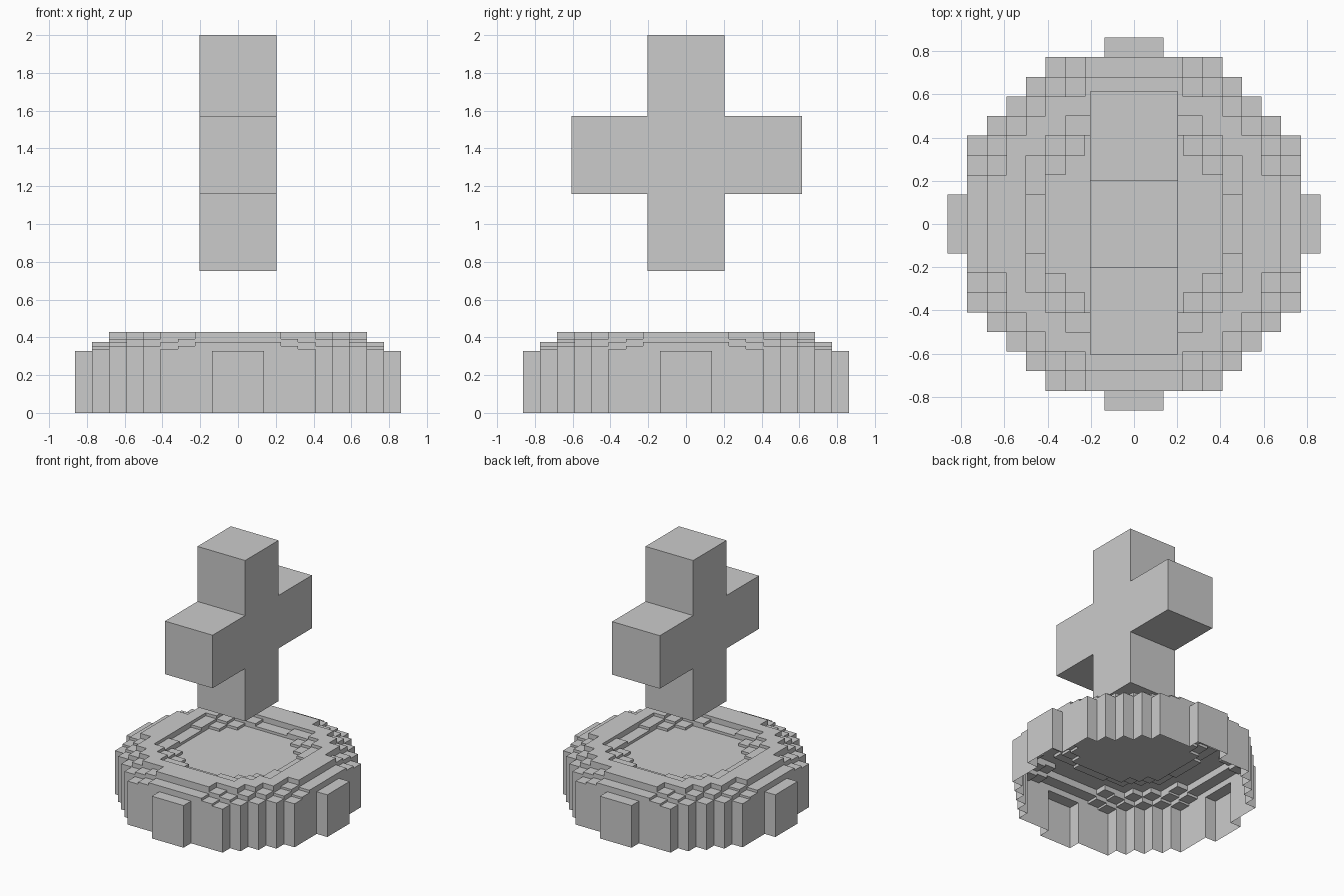
import bpy, bmesh, math

if "Cube" in bpy.data.objects:
    bpy.data.objects.remove(bpy.data.objects["Cube"])

CELL = 1 / 11
N = 10
# Outer radius in cells and the matching top height: dished floor, rim, falling edge
LEVELS = [(4.9, .365), (5.3, .385), (5.95, .405), (7.4, .428), (7.9, .39),
          (8.3, .374), (8.7, .354), (9.0, .338), (9.1, .328)]


def height(i, j):
    r = math.hypot(i, j)
    for limit, z in LEVELS:
        if r < limit:
            return z
    return 0.0


def finish(bm, name):
    bmesh.ops.remove_doubles(bm, verts=bm.verts, dist=1e-5)
    mesh = bpy.data.meshes.new(name)
    bm.to_mesh(mesh)
    bm.free()
    obj = bpy.data.objects.new(name, mesh)
    bpy.context.collection.objects.link(obj)


def quad(bm, pts):
    bm.faces.new([bm.verts.new(p) for p in pts])


# Stepped round base: open underneath, one top per cell and walls between levels
bm = bmesh.new()
for i in range(-N, N + 1):
    for j in range(-N, N + 1):
        z = height(i, j)
        if z == 0:
            continue
        x, y, h = i * CELL, j * CELL, CELL / 2
        quad(bm, [(x - h, y - h, z), (x + h, y - h, z), (x + h, y + h, z), (x - h, y + h, z)])
        for dx, dy in ((1, 0), (0, 1), (-1, 0), (0, -1)):
            low = height(i + dx, j + dy)
            if low < z:
                a = (x + h * (dx + dy), y + h * (dy - dx))
                b = (x + h * (dx - dy), y + h * (dy + dx))
                quad(bm, [(*a, low), (*b, low), (*b, z), (*a, z)])
bmesh.ops.remove_doubles(bm, verts=bm.verts, dist=1e-5)
bmesh.ops.dissolve_limit(bm, angle_limit=0.01, verts=bm.verts, edges=bm.edges)
finish(bm, "stepped_base")

# Floating cross: plus-shaped profile extruded along x
A, B, C = .205, .61, .005
profile = [(-A, .75), (A, .75), (A, 1.16), (B + C, 1.16), (B + C, 1.572), (A, 1.572),
           (A, 2), (-A, 2), (-A, 1.572), (-B + C, 1.572), (-B + C, 1.16), (-A, 1.16)]
bm = bmesh.new()
face = bm.faces.new([bm.verts.new((-A, y, z)) for y, z in profile])
side = bmesh.ops.extrude_face_region(bm, geom=[face])["geom"]
bmesh.ops.translate(bm, vec=(2 * A, 0, 0),
                    verts=[v for v in side if isinstance(v, bmesh.types.BMVert)])
bmesh.ops.recalc_face_normals(bm, faces=bm.faces)
finish(bm, "floating_cross")
